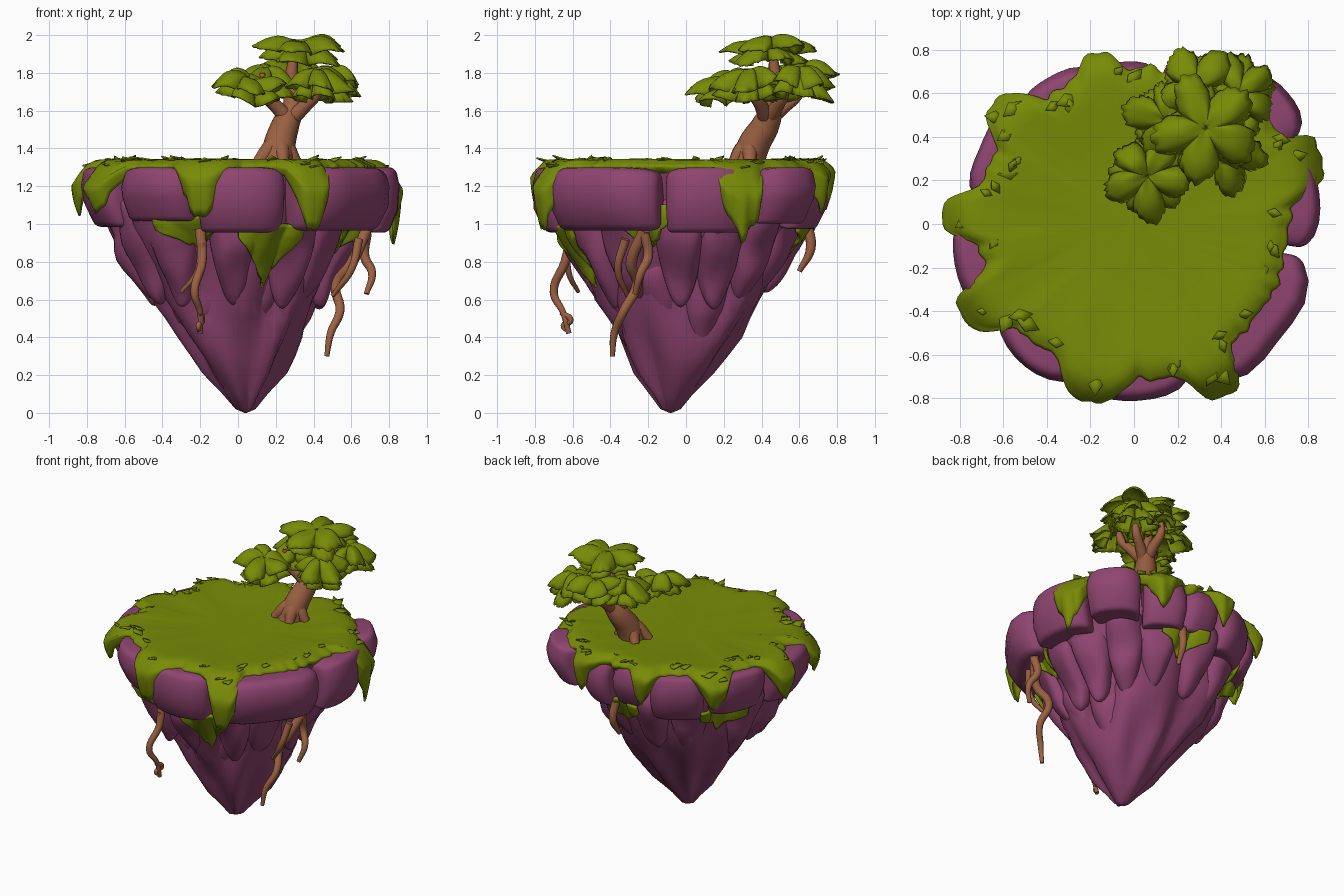
import bpy, bmesh, math, random
from mathutils import Vector, noise
from mathutils.bvhtree import BVHTree

random.seed(4)
cube = bpy.data.objects.get("Cube")
if cube:
    bpy.data.objects.remove(cube, do_unlink=True)


def material(name, rgb):
    m = bpy.data.materials.new(name)
    m.use_nodes = True
    m.diffuse_color = (*rgb, 1)
    m.node_tree.nodes["Principled BSDF"].inputs["Base Color"].default_value = (*rgb, 1)
    return m


ROCK = material("purple rock", (0.28, 0.06, 0.165))
GRASS = material("moss green", (0.19, 0.26, 0.002))
WOOD = material("brown bark", (0.33, 0.12, 0.055))


def polar(r, deg, z):
    a = math.radians(deg)
    return Vector((r * math.cos(a), r * math.sin(a), z))


def wobble(p, scale, seed=0):
    return noise.noise(Vector(p) * scale + Vector((seed, seed, 0)))


def make(name, verts, faces, mat, thickness=0):
    me = bpy.data.meshes.new(name)
    me.from_pydata([tuple(v) for v in verts], [], faces)
    bm = bmesh.new()
    bm.from_mesh(me)
    bmesh.ops.recalc_face_normals(bm, faces=bm.faces)
    bm.to_mesh(me)
    bm.free()
    me.shade_smooth()
    me.materials.append(mat)
    ob = bpy.data.objects.new(name, me)
    bpy.context.collection.objects.link(ob)
    if thickness:
        mod = ob.modifiers.new("thickness", "SOLIDIFY")
        mod.thickness = thickness
        mod.offset = 0
    return ob


def grid(rows, cols, wrap):
    last = cols if wrap else cols - 1
    return [(i * cols + j, i * cols + (j + 1) % cols,
             (i + 1) * cols + (j + 1) % cols, (i + 1) * cols + j)
            for i in range(rows - 1) for j in range(last)]


def drift(z):
    # the lower tip sits a little off the centre
    return Vector((0.04, -0.08, 0)) * max(0, 1 - z) ** 1.3


# Rock core
rocks = []
profile = [(0.64, 1.27), (0.6, 1.0), (0.5, 0.78), (0.42, 0.6), (0.36, 0.5), (0.31, 0.4), (0.25, 0.3),
           (0.2, 0.21), (0.11, 0.1), (0.05, 0.02), (0.005, 0)]
verts = []
for r, z in profile:
    for j in range(48):
        deg = j * 360 / 48
        verts.append(polar(r * (1 + 0.3 * wobble(polar(1, deg, z), 2.2)), deg, z) + drift(z))
rocks.append(make("rock_core", verts, grid(len(profile), 48, True), ROCK))


# Hanging stones that narrow to a blunt point
def stone(name, deg, rad, width, depth, z0, z1, lean):
    out, side = polar(1, deg, 0), polar(1, deg + 90, 0)
    rows, cols, vs = 18, 24, []
    for i in range(rows):
        t = 0.5 - 0.5 * math.cos(math.pi * i / (rows - 1))
        f = 1.1 * t ** 0.5 * max(0, 1 - t ** 6) ** 0.5 + 0.002
        for j in range(cols):
            a = 2 * math.pi * j / cols
            c, s = (math.copysign(abs(k) ** 0.85, k) for k in (math.cos(a), math.sin(a)))
            p = out * (rad + lean * (t - 0.5) + depth * f * c) + side * width * f * s
            p.z = z0 + (z1 - z0) * t
            vs.append(p + out * 0.05 * wobble(p, 5) + drift((z0 + z1) / 2))
    rocks.append(make(name, vs, grid(rows, cols, True), ROCK))


upper = [267, 302, 323, 357, 20, 44, 67, 100, 127, 165, 187, 208, 231]
for k, deg in enumerate(upper):
    west = max(0, -math.cos(math.radians(deg)))
    stone(f"upper_stone_{k}", deg, 0.5 + 0.05 * west, 0.155, 0.15,
          random.uniform(0.54, 0.66), 1.16, 0.16)
for k in range(7):
    stone(f"middle_stone_{k}", 25 + k * 360 / 7, 0.29, 0.17, 0.13,
          random.uniform(0.27, 0.42), 0.86, 0.17)

rock_verts, rock_faces = [], []
for ob in rocks:
    base = len(rock_verts)
    rock_verts += [v.co.copy() for v in ob.data.vertices]
    rock_faces += [[base + i for i in f.vertices] for f in ob.data.polygons]
surface = BVHTree.FromPolygons(rock_verts, rock_faces)

# Ring of big rim blocks: start angle, end angle, outer radius, bottom
blocks = [(-8, 26, 0.87, 0.95), (28, 53, 0.92, 1.0), (55, 79, 0.79, 0.97), (80, 103, 0.74, 1.0),
          (105, 135, 0.78, 0.96), (138, 171, 0.81, 1.0), (174, 211, 0.84, 0.98),
          (215, 250, 0.82, 1.01), (253, 290, 0.82, 0.95), (293, 349, 0.86, 0.96)]
for k, (a0, a1, R, low) in enumerate(blocks):
    section = [(0.45, low + 0.04), (R - 0.08, low), (R - 0.01, low + 0.13), (R, 1.2),
               (R - 0.03, 1.3), (0.45, 1.3)]
    n, verts = 9, []
    for i in range(n):
        u = 2 * i / (n - 1) - 1
        for r, z in section:
            p = polar(r, a0 + (a1 - a0) * i / (n - 1), z)
            if r > 0.5:
                p.xy *= 1 - 0.07 * u ** 4 + 0.04 * wobble(p, 3)
                p.z -= 0.03 * u ** 4 * (z > 1.25)
            verts.append(p)
    m = len(section)
    faces = grid(n, m, True) + [tuple(range(m)), tuple(range((n - 1) * m, n * m))]
    ob = make(f"rim_block_{k}", verts, faces, ROCK)
    bev = ob.modifiers.new("rounding", "BEVEL")
    bev.width, bev.segments = 0.045, 4
    bev.limit_method, bev.angle_limit = "ANGLE", math.radians(42)

# Grass cap with lobes spilling over the rim: angle, reach, spread, drop
lobes = [(20, 0.2, 9, 0.2), (44, 0.1, 9, 0.06), (65, 0.12, 8, 0.15), (102, 0.1, 6, 0.17),
         (139, 0.13, 8, 0.12), (177, 0.17, 7, 0.13), (209, 0.18, 8, 0.1),
         (256, 0.13, 9, 0.22), (298, 0.18, 7, 0.2)]
cols = 240
rings = [0.1, 0.3, 0.6, 0.8, 0.87, 0.93, 0.97, 1]
drops = [0.1, 0.3, 0.55, 0.8, 1]


def sag(r):
    # the lobes slope down as they reach past the rim
    return 4 * max(0, r - 0.71) ** 2


edge = []
for j in range(cols):
    deg = j * 360 / cols
    reach = 0.695 + 0.03 * wobble(polar(1, deg, 0), 5) + 0.025 * wobble(polar(1, deg, 0), 14)
    drop = 0.05
    for a, amp, spread, d in lobes:
        gap = abs((deg - a + 180) % 360 - 180) / spread
        reach += amp * math.exp(-gap ** 4 / 2)
        drop += d * max(0, 1 - gap / 1.15) ** 1.2
    edge.append((deg, reach, drop * (1 + 0.4 * wobble(polar(1, deg, 0), 25))))
verts = []
for f in rings:
    for deg, reach, drop in edge:
        p = polar(reach * f, deg, 1.325 - sag(reach * f))
        p.z += 0.01 * f * wobble(p, 5) + (0.012 if 0.7 < f < 0.95 else 0) - 0.01 * (f == 1)
        verts.append(p)
for f in drops:
    for deg, reach, drop in edge:
        verts.append(polar(reach + 0.012 - 0.04 * f * f, deg, 1.312 - sag(reach) - drop * f))
make("grass_cap", verts, grid(len(rings) + len(drops), cols, True) + [tuple(range(cols))], GRASS, 0.012)

# Ragged tufts along the rim
verts, faces = [], []
for k in range(40):
    deg, reach, _ = edge[random.randrange(cols)]
    r = reach - random.uniform(0.02, 0.09)
    c = polar(r, deg, 1.335 - sag(r))
    d = polar(random.uniform(0.03, 0.06), deg + random.uniform(-90, 90), 0)
    s = Vector((-d.y, d.x, 0)) * 0.6
    b = len(verts)
    verts += [c - d, c + s + Vector((0, 0, 0.012)), c + d + Vector((0, 0, random.uniform(0, 0.03))), c - s]
    faces.append((b, b + 1, b + 2, b + 3))
make("rim_tufts", verts, faces, GRASS, 0.008)


# Moss hanging below the rim blocks
def moss(name, deg, spread, top, length):
    rows, n, vs = 14, 29, []
    for i in range(rows):
        v = i / (rows - 1)
        for j in range(n):
            u = 2 * j / (n - 1) - 1
            a = deg + u * spread
            hang = 0.07 + length * max(0, 1 - abs(u) ** 0.8) * (1 + 0.5 * wobble((u * 6, deg, 0), 1))
            z = top - v * hang
            hit = surface.ray_cast(polar(1.2, a, z), polar(-1, a, 0))[0]
            r = hit.xy.length if hit else 0.6
            vs.append(polar(r + 0.02 + 0.02 * (1 - v) * (1 - u * u), a, z))
    ob = make(name, vs, grid(rows, n, False), GRASS, 0.025)
    relax = ob.modifiers.new("relax", "SMOOTH")
    relax.factor, relax.iterations = 0.5, 2


for k, args in enumerate([(247, 15, 1.04, 0.1), (285, 15, 1.0, 0.28), (340, 15, 1.1, 0.2),
                          (82, 15, 1.03, 0.12), (147, 14, 1.02, 0.12)]):
    moss(f"hanging_moss_{k}", *args)


# Bark tubes: points are x, y, z, radius
def tube(name, pts):
    cu = bpy.data.curves.new(name, "CURVE")
    cu.dimensions, cu.bevel_depth, cu.bevel_resolution = "3D", 1, 3
    cu.resolution_u, cu.use_fill_caps = 6, True
    sp = cu.splines.new("BEZIER")
    sp.bezier_points.add(len(pts) - 1)
    for bp, (x, y, z, r) in zip(sp.bezier_points, pts):
        bp.co, bp.radius = (x, y, z), r
        bp.handle_left_type = bp.handle_right_type = "AUTO"
    cu.materials.append(WOOD)
    bpy.context.collection.objects.link(bpy.data.objects.new(name, cu))


tube("trunk", [(.2, .32, 1.3, .09), (.22, .36, 1.42, .085), (.25, .42, 1.52, .075),
               (.29, .46, 1.62, .055), (.28, .47, 1.74, .04), (.3, .46, 1.92, .02)])
forks = [(.13, .36, 1.8), (.42, .52, 1.8), (.42, .36, 1.8), (.27, .6, 1.8)]
for k, (x, y, z) in enumerate(forks):
    tube(f"branch_{k}", [(.27, .43, 1.55, .045), (.5 * x + .14, .5 * y + .22, 1.62, .036),
                         (x, y, 1.7, .028), (x, y, z, .014)])
for k, (x, y) in enumerate([(.1, .28), (.31, .34), (.13, .4), (.24, .25)]):
    tube(f"trunk_foot_{k}", [(.22, .36, 1.45, .05), (.5 * x + .11, .5 * y + .17, 1.39, .045),
                             (x, y, 1.32, .03)])
roots = {
    "front_root": [(-.2, -.6, .97, .03), (-.19, -.64, .8, .024), (-.23, -.7, .64, .022),
                   (-.2, -.65, .53, .016), (-.2, -.62, .42, .014)],
    "front_curl_root": [(-.2, -.66, .53, .014), (-.19, -.61, .49, .016), (-.21, -.65, .46, .014),
                        (-.2, -.62, .43, .01)],
    "front_side_root": [(-.19, -.63, .9, .02), (-.22, -.62, .74, .016), (-.3, -.57, .64, .01)],
    "side_long_root": [(.68, -.22, .97, .03), (.6, -.29, .79, .03), (.52, -.26, .68, .027),
                       (.54, -.33, .54, .024), (.49, -.38, .42, .02), (.47, -.39, .3, .013)],
    "side_short_root": [(.68, -.22, .95, .028), (.67, -.2, .83, .026), (.71, -.24, .74, .022),
                        (.68, -.27, .63, .014)],
    "side_inner_root": [(.64, -.32, .92, .024), (.6, -.36, .76, .02), (.5, -.31, .62, .012)],
    "back_root": [(.12, .64, 1.0, .03), (.13, .66, .87, .026), (.12, .6, .75, .014)],
}
for name, pts in roots.items():
    tube(name, pts)


# Leaf clumps: rosettes of broad rounded petals that arch over and droop
def clump(name, x, y, z, R, petals, droop):
    rows, n, vs = 9, 100, []
    turn = random.uniform(0, 6)
    for i in range(rows):
        f = max(0.02, i / (rows - 1))
        for j in range(n):
            a = 2 * math.pi * j / n
            lobe = abs(math.cos(petals * (a + turn) / 2)) ** 0.5
            length = 1 + 0.25 * wobble((math.cos(a), math.sin(a), x + z), 1.5, turn)
            r = R * f * length * (0.4 + 0.6 * lobe + 0.06 * random.uniform(-1, 1) * (f == 1))
            p = Vector((x + r * math.cos(a), y + r * math.sin(a), z))
            p.z += 0.02 * math.sin(f * 3) - droop * f ** 2.5 - 0.02 * (1 - lobe) * f + 0.06 * wobble(p, 5)
            vs.append(p)
    make(name, vs, grid(rows, n, True), GRASS, 0.01)


crowns = [(.33, .44, 1.965, .25, 5, .05), (.06, .22, 1.79, .19, 5, .07), (.14, .48, 1.8, .18, 4, .06),
          (.28, .64, 1.85, .18, 4, .06), (.48, .6, 1.81, .18, 5, .08), (.42, .34, 1.81, .19, 5, .08)]
for k, (x, y, z, R, petals, droop) in enumerate(crowns):
    clump(f"leaf_clump_{k}", x, y, z, R, petals, droop)
    clump(f"leaf_underlayer_{k}", x + .01, y, z - .06, R * 0.9, petals, droop)
